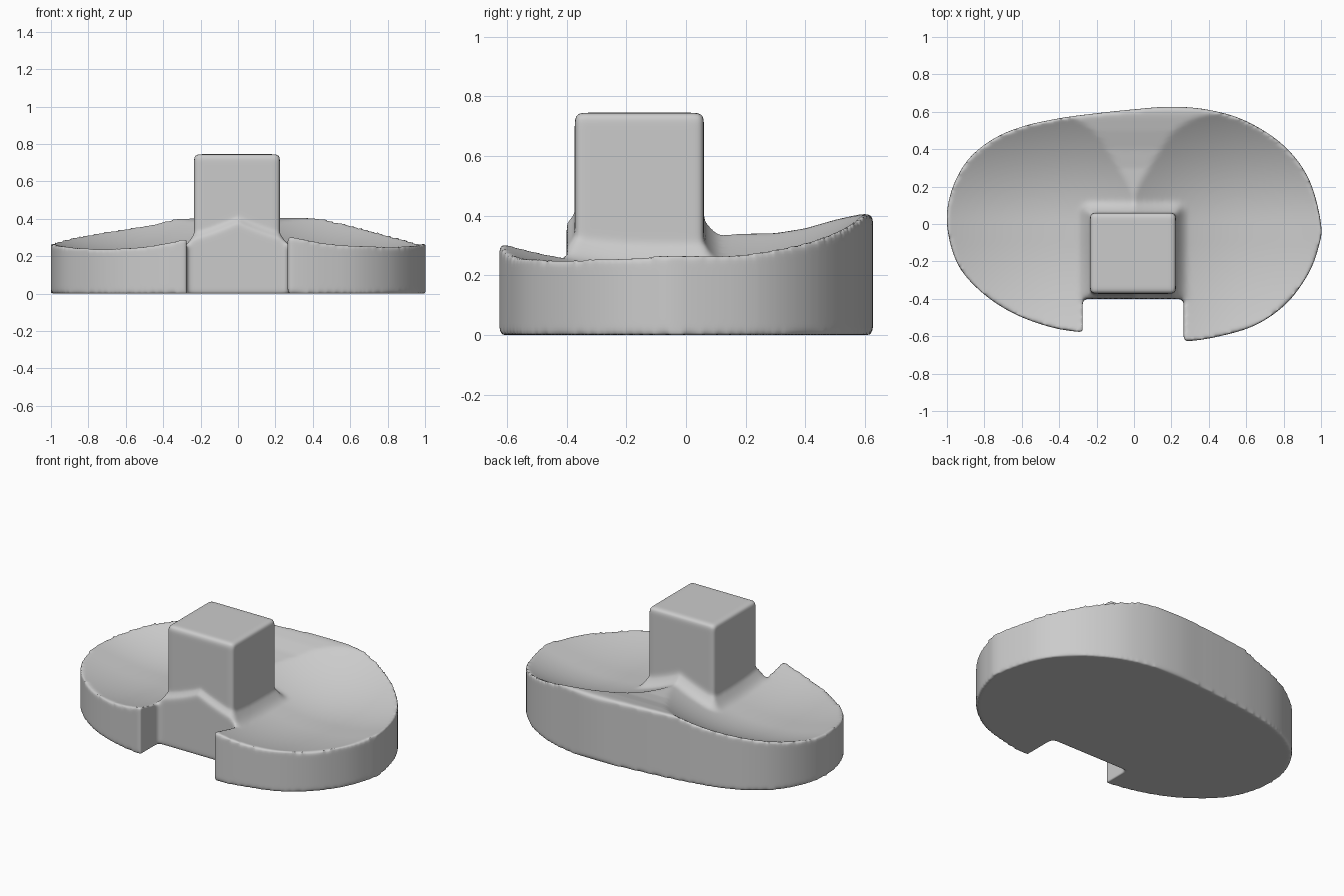
import bpy, bmesh
from math import hypot
from mathutils import Vector

if "Cube" in bpy.data.objects:
    bpy.data.objects.remove(bpy.data.objects["Cube"])

CUT_X, CUT_Y = (-0.275, 0.265), -0.40
POST_X, POST_Y, POST_TOP = (-0.235, 0.224), (-0.373, 0.06), 0.745

# Plan outline of the tray, counter-clockwise
OUTLINE = [(1, 0), (.935, .24), (.8, .42), (.6, .55), (.4, .61), (.2, .627),
           (0, .613), (-.2, .592), (-.4, .565), (-.6, .52), (-.76, .45),
           (-.89, .34), (-.975, .18), (-1, 0), (-.945, -.21), (-.82, -.36),
           (-.65, -.475), (-.45, -.55), (-.27, -.58), (0, -.605), (.27, -.627),
           (.5, -.59), (.67, -.53), (.82, -.42), (.93, -.27), (.985, -.13)]
# Profile of the shallow ramp at the back middle (y, z)
RAMP = [(.0, .345), (.2, .339), (.3, .341), (.4, .357), (.5, .386), (.58, .404), (.7, .412)]


def smooth_loop(pts, steps):
    """Closed Catmull-Rom curve through the points."""
    p, n, out = [Vector(q) for q in pts], len(pts), []
    for i in range(n):
        a, b, c, d = (p[(i + k - 1) % n] for k in range(4))
        for s in range(steps):
            t = s / steps
            out.append(0.5 * (2 * b + (c - a) * t + (2 * a - 5 * b + 4 * c - d) * t * t
                              + (3 * b - a - 3 * c + d) * t ** 3))
    return out


def ramp(y):
    if y <= RAMP[0][0]:
        return 1.0
    for (y0, z0), (y1, z1) in zip(RAMP, RAMP[1:]):
        if y <= y1:
            return z0 + (z1 - z0) * (y - y0) / (y1 - y0)
    return RAMP[-1][1]


def top_height(x, y):
    """Two dished lobes, a middle ridge, the back ramp and a fillet round the post."""
    dx = abs(x) - 0.55
    z = 0.20 + (0.43 if dx < 0 else 0.34) * dx * dx
    if y > 0.02:
        z += 0.60 * (y - 0.02) ** 2
    elif y < -0.1:
        z += 0.28 * (y + 0.1) ** 2
    z = min(z, ramp(y))
    d = hypot(max(POST_X[0] - x, x - POST_X[1], 0), max(POST_Y[0] - y, y - POST_Y[1], 0))
    return z + 0.06 * max(0, 1 - d / 0.07) ** 2


def add_mesh(name, bm):
    bmesh.ops.recalc_face_normals(bm, faces=bm.faces)
    me = bpy.data.meshes.new(name)
    bm.to_mesh(me)
    bm.free()
    ob = bpy.data.objects.new(name, me)
    bpy.context.collection.objects.link(ob)
    return ob


def add_box(name, xs, ys, zs, bevel):
    bm = bmesh.new()
    bmesh.ops.create_cube(bm, size=1)
    for v in bm.verts:
        v.co = [lo + (hi - lo) * (c + 0.5) for c, (lo, hi) in zip(v.co, (xs, ys, zs))]
    bmesh.ops.bevel(bm, geom=bm.edges[:], offset=bevel, segments=4, profile=0.5, affect='EDGES')
    ob = add_mesh(name, bm)
    ob.hide_render = True
    return ob


# Tray: concentric rings for the dished top, straight wall, flat underside
loop, rings = smooth_loop(OUTLINE, 6), 60
bm = bmesh.new()
centre = bm.verts.new((0, 0, top_height(0, 0)))
rows = []
for r in range(1, rings + 1):
    f = r / rings
    rows.append([bm.verts.new((p.x * f, p.y * f, top_height(p.x * f, p.y * f))) for p in loop])
rows.append([bm.verts.new((p.x, p.y, 0)) for p in loop])
n = len(loop)
for i in range(n):
    j = (i + 1) % n
    bm.faces.new((centre, rows[0][i], rows[0][j]))
    for a, b in zip(rows, rows[1:]):
        bm.faces.new((a[i], b[i], b[j], a[j]))
bm.faces.new(rows[-1])
tray = add_mesh("bearing_tray", bm)

# Front notch cutter and central post
notch = add_box("notch_cutter", CUT_X, (-1.0, CUT_Y), (-0.5, 1.2), 0.02)
post = add_box("central_post", POST_X, POST_Y, (0.1, POST_TOP), 0.022)

# Join everything into one soft-edged solid
bpy.context.view_layer.objects.active = tray
tray.select_set(True)
for helper, op in ((notch, 'DIFFERENCE'), (post, 'UNION')):
    m = tray.modifiers.new(op.lower(), 'BOOLEAN')
    m.object, m.operation, m.solver = helper, op, 'EXACT'
m = tray.modifiers.new("blend", 'REMESH')
m.mode, m.voxel_size, m.use_smooth_shade = 'VOXEL', 0.011, True
m = tray.modifiers.new("soften", 'SMOOTH')
m.factor, m.iterations = 0.5, 7
for m in list(tray.modifiers):
    bpy.ops.object.modifier_apply(modifier=m.name)
for helper in (notch, post):
    bpy.data.objects.remove(helper, do_unlink=True)
